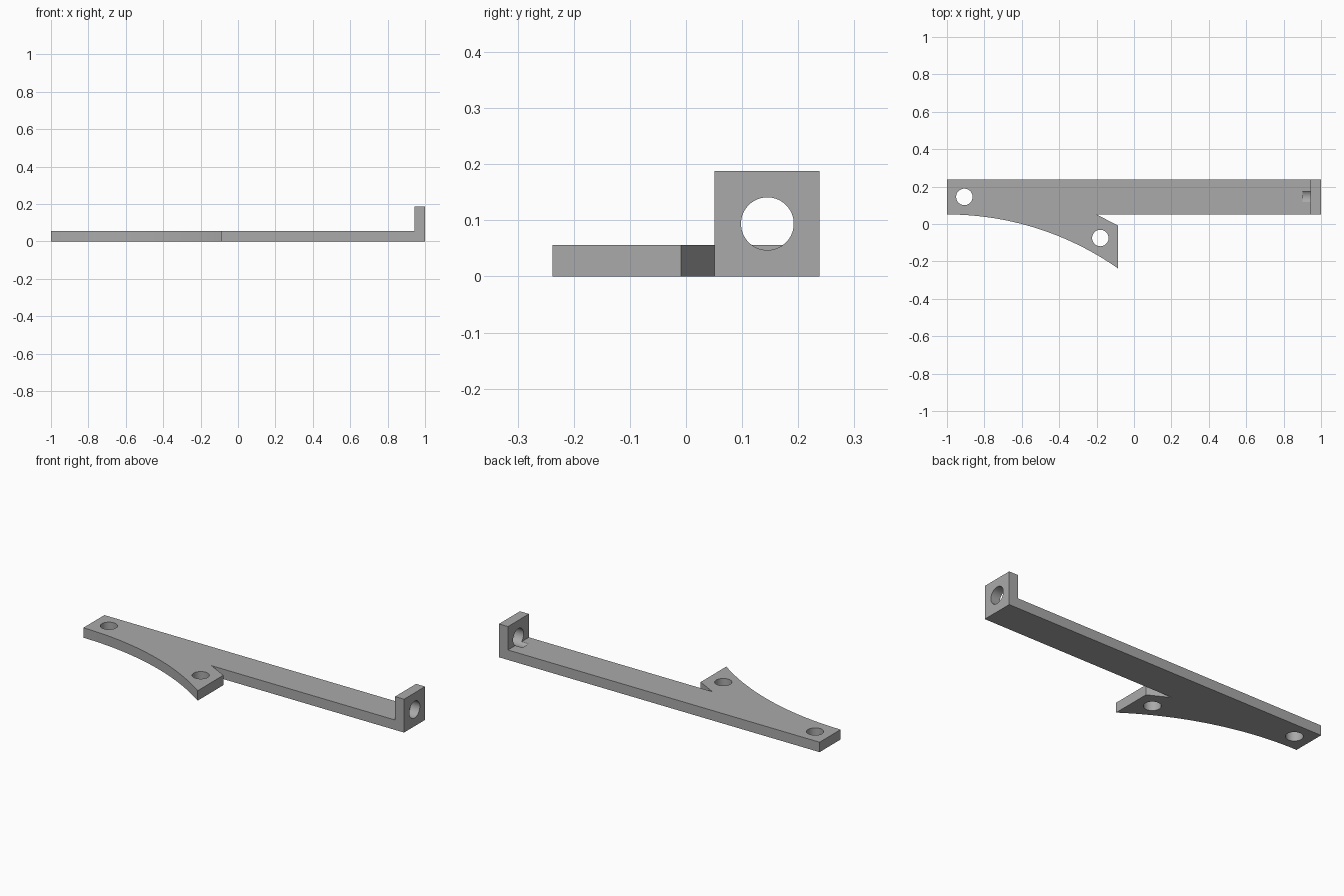
import bpy, bmesh, math
from mathutils import Matrix, Vector

cube = bpy.data.objects.get("Cube")
if cube:
    bpy.data.objects.remove(cube, do_unlink=True)

THICK = 0.056
BACK, FRONT = 0.238, 0.051
HOLE_Y = 0.145

grey = bpy.data.materials.new("plain_grey")
grey.use_nodes = True
colour = (0.4, 0.4, 0.4, 1)
grey.diffuse_color = colour
grey.node_tree.nodes["Principled BSDF"].inputs["Base Color"].default_value = colour


def finish(name, bm):
    bmesh.ops.recalc_face_normals(bm, faces=bm.faces)
    mesh = bpy.data.meshes.new(name)
    bm.to_mesh(mesh)
    bm.free()
    mesh.materials.append(grey)
    obj = bpy.data.objects.new(name, mesh)
    bpy.context.collection.objects.link(obj)
    return obj


def extrude(name, outline, place, offset):
    """Solid from a flat outline, swept along offset."""
    bm = bmesh.new()
    face = bm.faces.new([bm.verts.new(place(a, b)) for a, b in outline])
    grown = bmesh.ops.extrude_face_region(bm, geom=[face])["geom"]
    moved = [v for v in grown if isinstance(v, bmesh.types.BMVert)]
    bmesh.ops.translate(bm, verts=moved, vec=offset)
    return finish(name, bm)


def cylinder(name, centre, radius, length, axis):
    bm = bmesh.new()
    turn = Vector((0, 0, 1)).rotation_difference(Vector(axis)).to_matrix().to_4x4()
    bmesh.ops.create_cone(bm, cap_ends=True, segments=64, radius1=radius, radius2=radius,
                          depth=length, matrix=Matrix.Translation(centre) @ turn)
    obj = finish(name, bm)
    obj.hide_render = True
    return obj


def apply_boolean(target, other, operation):
    mod = target.modifiers.new(operation.lower(), 'BOOLEAN')
    mod.operation, mod.object, mod.solver = operation, other, 'EXACT'
    bpy.context.view_layer.objects.active = target
    bpy.ops.object.modifier_apply(modifier=mod.name)
    bpy.data.objects.remove(other, do_unlink=True)


# Flat arm with a swept gusset: the arc is tangent to the arm at its left end
tip = Vector((-0.085, -0.238))
run, drop = tip.x + 1, FRONT - tip.y
radius = (run ** 2 + drop ** 2) / (2 * drop)
sweep = math.asin(run / radius)
arc = [(-1 + radius * math.sin(sweep * i / 32),
        FRONT - radius * (1 - math.cos(sweep * i / 32))) for i in range(33)]
outline = arc + [(tip.x, -0.009), (-0.2, FRONT), (1, FRONT), (1, BACK), (-1, BACK)]
bracket = extrude("bracket", outline, lambda x, y: (x, y, 0), (0, 0, THICK))

# Upright end tab
tab = extrude("end_tab", [(FRONT, 0), (BACK, 0), (BACK, 0.188), (FRONT, 0.188)],
              lambda y, z: (0.944, y, z), (0.056, 0, 0))
apply_boolean(bracket, tab, 'UNION')

# Two screw holes, and the tab hole that also notches the arm
for x, y in ((-0.907, HOLE_Y), (-0.18, -0.075)):
    apply_boolean(bracket, cylinder("screw_hole", (x, y, 0), 0.044, 0.4, (0, 0, 1)), 'DIFFERENCE')
apply_boolean(bracket, cylinder("tab_hole", (1.0, HOLE_Y, 0.094), 0.047, 0.2, (1, 0, 0)), 'DIFFERENCE')

bpy.ops.object.select_all(action='DESELECT')
bracket.select_set(True)
bpy.context.view_layer.objects.active = bracket
bpy.ops.object.shade_smooth_by_angle(angle=math.radians(30))
